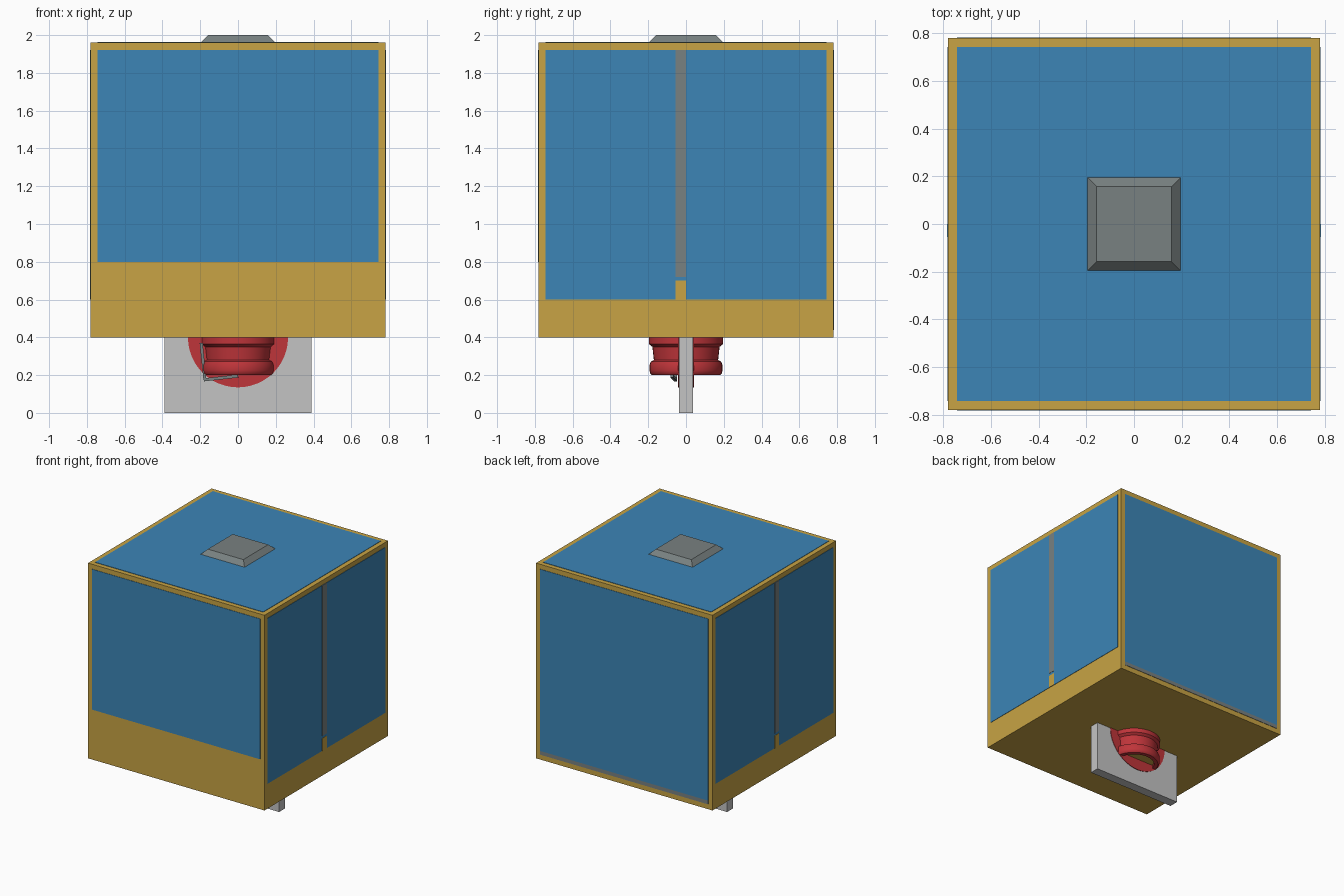
import bpy, bmesh, math
from mathutils import Vector

if "Cube" in bpy.data.objects:
    bpy.data.objects.remove(bpy.data.objects["Cube"])


def mat(name, r, g, b):
    m = bpy.data.materials.new(name)
    m.diffuse_color = (r, g, b, 1)
    m.use_nodes = True
    m.node_tree.nodes["Principled BSDF"].inputs["Base Color"].default_value = m.diffuse_color
    return m


GOLD = mat("gold", 0.58, 0.37, 0.058)
BLUE = mat("blue", 0.045, 0.235, 0.47)
RED = mat("red", 0.52, 0.035, 0.042)
PALE = mat("pale grey", 0.55, 0.55, 0.55)
GREY = mat("slate grey", 0.19, 0.22, 0.22)


def finish(name, bm, m):
    bmesh.ops.recalc_face_normals(bm, faces=bm.faces)
    me = bpy.data.meshes.new(name)
    bm.to_mesh(me)
    bm.free()
    me.materials.append(m)
    ob = bpy.data.objects.new(name, me)
    bpy.context.collection.objects.link(ob)
    return ob


def box(name, lo, hi, m, top_inset=0):
    """Box between two corners, optionally narrowing to the top."""
    bm = bmesh.new()
    bmesh.ops.create_cube(bm, size=1)
    for v in bm.verts:
        if top_inset and v.co.z > 0:
            f = 1 - 2 * top_inset / (hi[0] - lo[0])
            v.co.x *= f
            v.co.y *= f
        v.co = Vector([(a + b) / 2 + c * (b - a) for a, b, c in zip(lo, hi, v.co)])
    return finish(name, bm, m)


def lathe(name, profile, m, steps=40):
    """Revolve a radius/height profile around z."""
    bm = bmesh.new()
    vs = [bm.verts.new((r, 0, z)) for r, z in profile]
    es = [bm.edges.new(p) for p in zip(vs, vs[1:])]
    bmesh.ops.spin(bm, geom=vs + es, cent=(0, 0, 0), axis=(0, 0, 1),
                   angle=2 * math.pi, steps=steps)
    bmesh.ops.remove_doubles(bm, verts=bm.verts, dist=1e-4)
    ob = finish(name, bm, m)
    bpy.context.view_layer.objects.active = ob
    ob.select_set(True)
    bpy.ops.object.shade_smooth_by_angle(angle=math.radians(35))
    ob.select_set(False)
    return ob


def rod(name, a, b, w, m):
    """Thin square rod between two points."""
    a, b = Vector(a), Vector(b)
    ob = box(name, (-w / 2, -w / 2, 0), (w / 2, w / 2, (b - a).length), m)
    ob.location = a
    ob.rotation_euler = (b - a).to_track_quat('Z', 'Y').to_euler()
    return ob


H, P, T = 0.78, 0.743, 0.003      # body half width, panel half width, plate thickness

# Main body and bevelled cap
box("body", (-H, -H, 0.4), (H, H, 1.96), GOLD)
box("top_cap", (-0.197, -0.197, 1.96), (0.197, 0.197, 2.0), GREY, top_inset=0.04)

# Blue panels on the front, back and top
box("front_panel", (-P, -H - T, 0.8), (P, -H, 1.922), BLUE)
box("back_panel", (-P, H, 0.47), (P, H + T, 1.922), BLUE)
box("back_sill", (-P, H, 0.44), (P, H + T, 0.47), GREY)
box("top_panel", (-P, -P, 1.96), (P, P, 1.96 + T), BLUE)

# Side panels with a grey slot and a gold foot below it
for side, s in (("left", -1), ("right", 1)):
    def plate(name, y0, y1, z0, z1, t, m):
        x0, x1 = sorted((s * H, s * (H + t)))
        box(f"{side}_{name}", (x0, y0, z0), (x1, y1, z1), m)
    plate("panel", -P, P, 0.6, 1.922, T, BLUE)
    plate("slot", -0.055, 0, 0.72, 1.922, T * 1.6, GREY)
    plate("slot_foot", -0.055, 0, 0.6, 0.70, T * 1.6, GOLD)

# Hanging plate with a red disc painted on both faces
box("hanging_plate", (-0.39, -0.038, 0), (0.39, 0.038, 0.78), PALE)
bm = bmesh.new()
bmesh.ops.create_cone(bm, cap_ends=True, segments=48, radius1=0.265, radius2=0.265, depth=0.084)
for v in bm.verts:
    v.co = (v.co.x, v.co.z, v.co.y + 0.4)
finish("red_disc", bm, RED)

# Ribbed red collar, hollow below, with a gold lining
lathe("red_collar", [(0.15, 0.25), (0.15, 0.2), (0.18, 0.2), (0.19, 0.21), (0.193, 0.225),
                     (0.193, 0.255), (0.185, 0.272), (0.17, 0.28), (0.178, 0.35),
                     (0.197, 0.365), (0.197, 0.41)], RED)
lathe("gold_lining", [(0, 0.225), (0.15, 0.225)], GOLD)

# Small bent latch on the collar
rod("latch_arm", (-0.18, -0.055, 0.175), (0.0, -0.075, 0.195), 0.016, GREY)
rod("latch_stem", (-0.195, -0.055, 0.37), (-0.175, -0.055, 0.175), 0.016, GREY)
